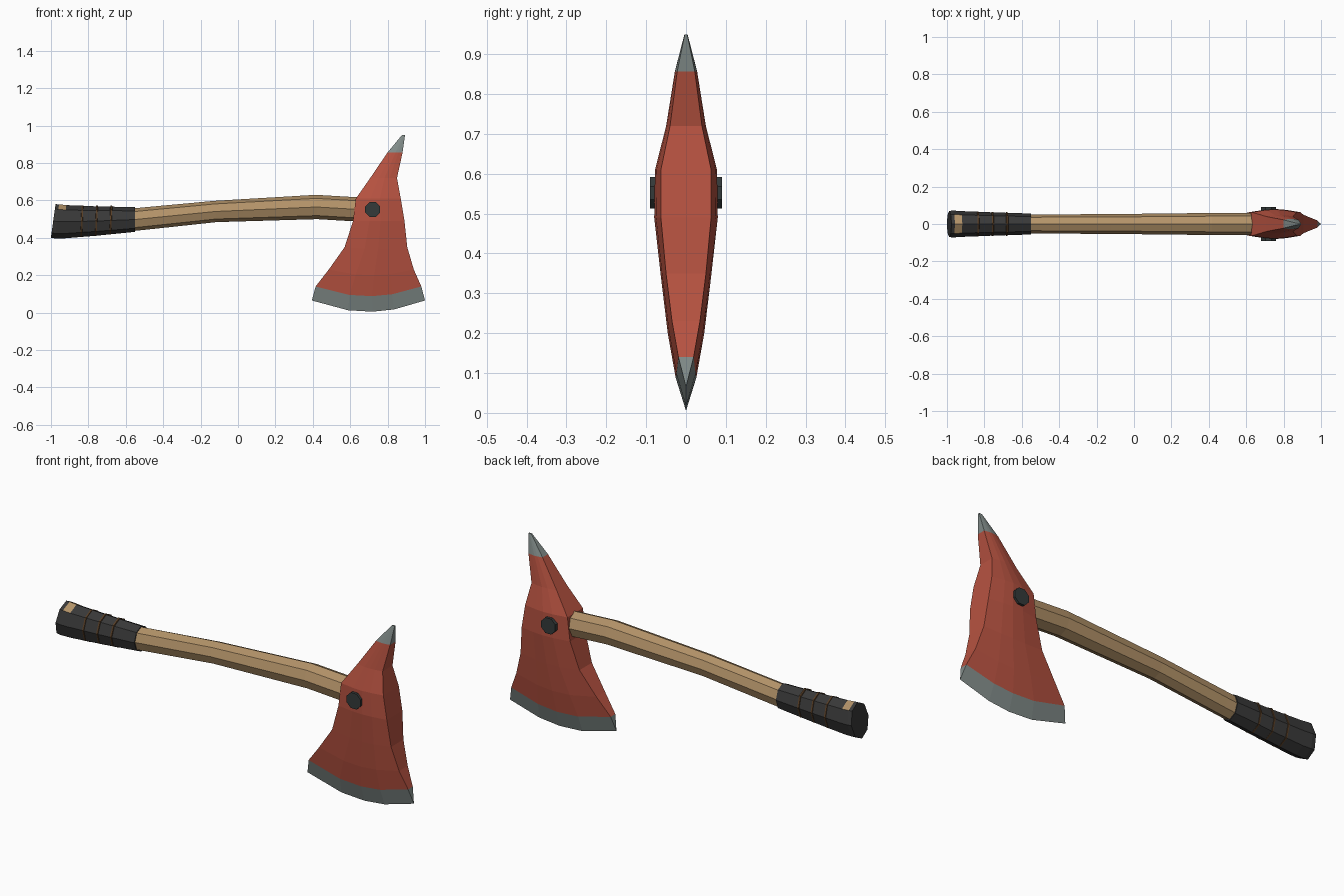
import bpy, bmesh, math
from mathutils import Vector

cube = bpy.data.objects.get("Cube")
if cube:
    bpy.data.objects.remove(cube, do_unlink=True)


def material(name, rgb):
    m = bpy.data.materials.new(name)
    m.use_nodes = True
    color = (*rgb, 1.0)
    m.diffuse_color = color
    bsdf = next(n for n in m.node_tree.nodes if n.type == 'BSDF_PRINCIPLED')
    bsdf.inputs["Base Color"].default_value = color
    bsdf.inputs["Roughness"].default_value = 0.7
    return m


RED = material("red paint", (0.47, 0.085, 0.052))
STEEL = material("bare steel", (0.22, 0.26, 0.25))
WOOD = material("wood", (0.45, 0.29, 0.14))
GRIP = material("black grip", (0.04, 0.04, 0.04))
BOLT = material("dark bolt", (0.034, 0.042, 0.042))
CORD = material("brown cord", (0.10, 0.05, 0.02))


def loft(name, rings, mats, rule=None, caps=True):
    """Skin closed rings of points; rule(row, normal) picks the material."""
    bm = bmesh.new()
    rows = [[bm.verts.new(p) for p in ring] for ring in rings]
    n = len(rows[0])
    row_of = bm.faces.layers.int.new("row")
    for r, (a, b) in enumerate(zip(rows, rows[1:])):
        for i in range(n):
            j = (i + 1) % n
            bm.faces.new((a[i], a[j], b[j], b[i]))[row_of] = r
    if caps:
        bm.faces.new(rows[0])[row_of] = 0
        bm.faces.new(rows[-1])[row_of] = len(rows) - 2
    bmesh.ops.remove_doubles(bm, verts=bm.verts, dist=0.0001)
    bmesh.ops.recalc_face_normals(bm, faces=bm.faces)
    bm.normal_update()
    if rule:
        for f in bm.faces:
            f.material_index = rule(f[row_of], f.normal)
    bm.faces.layers.int.remove(row_of)
    me = bpy.data.meshes.new(name)
    bm.to_mesh(me)
    bm.free()
    for m in mats:
        me.materials.append(m)
    ob = bpy.data.objects.new(name, me)
    bpy.context.collection.objects.link(ob)
    return ob


def octagon(x, z, ry, rz, lean=0.0):
    """Eight-sided section across the handle, leaning along x with height."""
    out = []
    for i in range(8):
        a = i * math.pi / 4
        dz = rz * math.sin(a)
        out.append((x + lean * dz, ry * math.cos(a), z + dz))
    return out


# Axe head: height, left x, right x, edge and ridge half thickness, sag
HEAD = [
    (0.065, 0.395, 1.0, 0.0, 0.0, 0.06),
    (0.14, 0.415, 0.98, 0.019, 0.026, 0.052),
    (0.23, 0.485, 0.94, 0.035, 0.046, 0.03),
    (0.35, 0.57, 0.905, 0.05, 0.063, 0.01),
    (0.49, 0.615, 0.89, 0.063, 0.08, 0.0),
    (0.61, 0.63, 0.87, 0.063, 0.078, 0.0),
    (0.72, 0.707, 0.85, 0.04, 0.05, 0.0),
    (0.857, 0.80, 0.88, 0.022, 0.028, 0.0),
    (0.95, 0.877, 0.893, 0.003, 0.004, 0.0),
]


def head_ring(z, left, right, edge, ridge, sag):
    front = []
    for u in (-1, -0.36, 0.07, 0.45, 1):
        x = left + (right - left) * (u + 1) / 2
        w = ridge - (ridge - edge) * abs(u) ** 1.6
        front.append(Vector((x, -w, z - sag * (1 - u * u))))
    back = [Vector((p.x, -p.y, p.z)) for p in reversed(front)]
    return front + back


head = loft("axe_head", [head_ring(*h) for h in HEAD], [RED, STEEL],
            lambda r, n: 1 if r in (0, len(HEAD) - 2) else 0)

# Bent wooden handle, ending inside the head
handle_path = [(-0.6, 0.493, 0.051, 0.06), (-0.5, 0.503, 0.051, 0.06),
               (-0.12, 0.541, 0.053, 0.057), (0.42, 0.565, 0.059, 0.065),
               (0.76, 0.545, 0.06, 0.065)]
loft("handle", [octagon(*p, -0.06) for p in handle_path], [WOOD])

# Black grip with the worn patch of wood near its end
grip_path = [(-0.988, 0.49, 0.07, 0.09), (-0.968, 0.488, 0.072, 0.091),
             (-0.925, 0.486, 0.069, 0.089), (-0.75, 0.49, 0.062, 0.078),
             (-0.55, 0.498, 0.056, 0.066)]
leans = (0.14, 0.12, 0.08, 0.0, 0.0)
loft("grip", [octagon(*p, l) for p, l in zip(grip_path, leans)], [GRIP, WOOD],
     lambda r, n: 1 if r == 1 and n.z > 0.7 else 0)

# Thin cords around the grip
for k, (x, ry, rz) in enumerate([(-0.835, 0.068, 0.085), (-0.757, 0.065, 0.081),
                                 (-0.68, 0.063, 0.077)]):
    z = 0.489 + 0.003 * k
    cord = [octagon(x + dx, z, ry - inset, rz - inset, 0.04)
            for dx, inset in ((-0.006, 0.006), (-0.004, 0), (0.004, 0), (0.006, 0.006))]
    loft("grip_cord_" + str(k + 1), cord, [CORD])

# Bolt through the head
bolt = [[(0.72 + 0.043 * math.cos(a), y, 0.552 + 0.043 * math.sin(a))
         for a in [(i + 0.5) * math.pi / 4 for i in range(8)]]
        for y in (-0.09, 0.09)]
loft("head_bolt", bolt, [BOLT])
